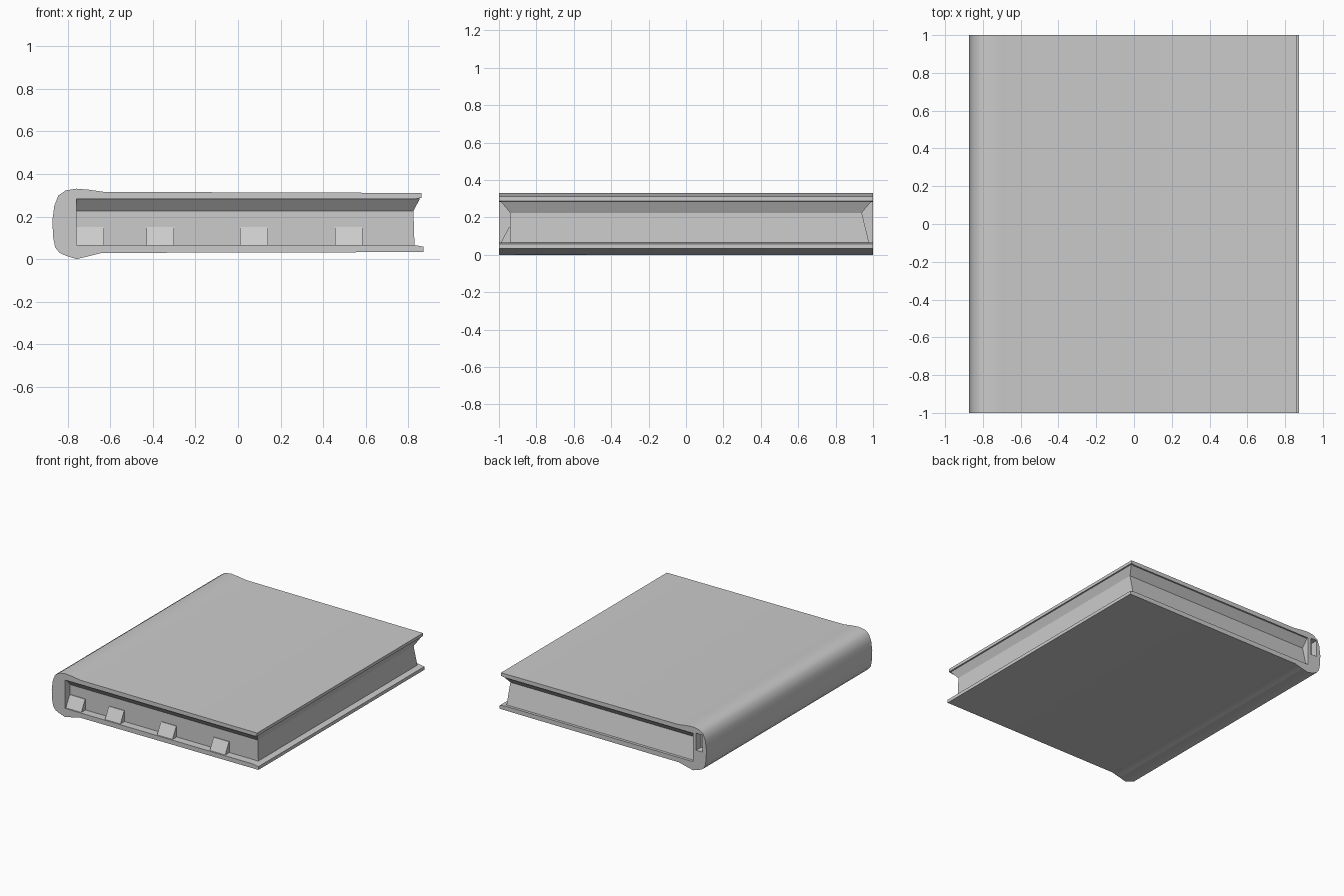
import bpy, bmesh, math

if "Cube" in bpy.data.objects:
    bpy.data.objects.remove(bpy.data.objects["Cube"])


def make_object(name, bm):
    bmesh.ops.recalc_face_normals(bm, faces=bm.faces)
    mesh = bpy.data.meshes.new(name)
    bm.to_mesh(mesh)
    bm.free()
    obj = bpy.data.objects.new(name, mesh)
    bpy.context.collection.objects.link(obj)
    return obj


def loft(name, rings):
    """Join rings of equal length into a closed solid."""
    bm = bmesh.new()
    loops = [[bm.verts.new(p) for p in ring] for ring in rings]
    n = len(loops[0])
    for a, b in zip(loops, loops[1:]):
        for i in range(n):
            j = (i + 1) % n
            bm.faces.new((a[i], a[j], b[j], b[i]))
    bm.faces.new(loops[0])
    bm.faces.new(loops[-1])
    return make_object(name, bm)


def rect(x0, x1, y0, y1, z):
    return [(x0, y0, z), (x1, y0, z), (x1, y1, z), (x0, y1, z)]


# Cover: two boards and a rounded, filled spine, as one long profile
profile = [
    (0.862, 0.311), (-0.63, 0.316), (-0.70, 0.326), (-0.76, 0.331),
    (-0.81, 0.323), (-0.845, 0.299), (-0.864, 0.25), (-0.873, 0.18),
    (-0.869, 0.10), (-0.86, 0.055), (-0.84, 0.03), (-0.81, 0.016),
    (-0.76, 0.0), (-0.70, 0.014), (-0.64, 0.029), (0.873, 0.033),
    (0.873, 0.058), (0.83, 0.066), (-0.76, 0.066), (-0.76, 0.282),
    (0.83, 0.282), (0.862, 0.288),
]
cover = loft("cover", [[(x, y, z) for x, z in profile] for y in (-1.0, 1.0)])

# Shallow opening in the back end of the spine
cutter = loft("spine_cutter", [rect(-0.84, -0.785, 0.94, 1.1, z) for z in (0.16, 0.29)])
cutter.hide_render = True
cutter.hide_set(True)
cut = cover.modifiers.new("spine_opening", 'BOOLEAN')
cut.operation = 'DIFFERENCE'
cut.solver = 'EXACT'
cut.object = cutter

bpy.ops.object.select_all(action='DESELECT')
cover.select_set(True)
bpy.context.view_layer.objects.active = cover
bpy.ops.object.shade_smooth_by_angle(angle=math.radians(35))

# Page block: set back from the boards, flaring out under the top one
loft("pages", [
    rect(-0.775, 0.83, -0.94, 0.98, 0.06),
    rect(-0.775, 0.825, -0.94, 0.94, 0.225),
    rect(-0.775, 0.855, -0.99, 0.99, 0.284),
])

# Sloping index tabs along the front edge
for x0 in (-0.76, -0.43, 0.01, 0.455):
    side = [(-0.93, 0.062), (-0.99, 0.066), (-0.945, 0.15), (-0.93, 0.15)]
    loft("page_tab", [[(x, y, z) for y, z in side] for x in (x0, x0 + 0.13)])
